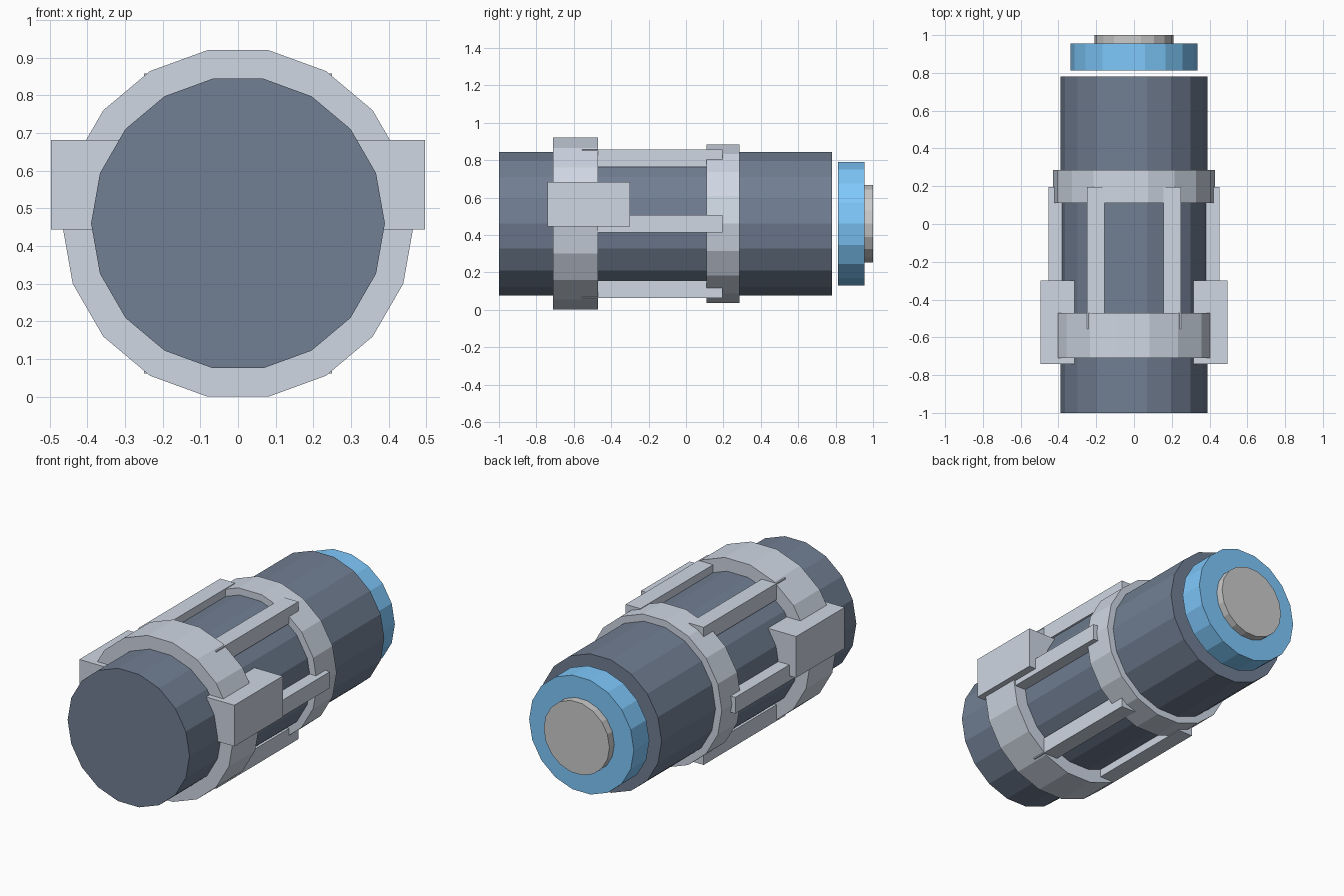
import bpy, bmesh
from math import cos, sin, radians, tau

if "Cube" in bpy.data.objects:
    bpy.data.objects.remove(bpy.data.objects["Cube"])

AXIS_Z = 0.46
SIDES = 18


def material(name, rgb):
    m = bpy.data.materials.new(name)
    m.diffuse_color = (*rgb, 1)
    m.use_nodes = True
    m.node_tree.nodes["Principled BSDF"].inputs["Base Color"].default_value = m.diffuse_color
    return m


SLATE = material("slate", (0.165, 0.21, 0.29))
STEEL = material("steel", (0.62, 0.68, 0.77))
BLUE = material("blue", (0.21, 0.58, 0.97))


def finish(name, bm, mat):
    bmesh.ops.recalc_face_normals(bm, faces=bm.faces)
    mesh = bpy.data.meshes.new(name)
    bm.to_mesh(mesh)
    bm.free()
    if mat:
        mesh.materials.append(mat)
    ob = bpy.data.objects.new(name, mesh)
    bpy.context.collection.objects.link(ob)
    return ob


def drum(name, r, y0, y1, mat=None, inner=None):
    """18-sided drum along y; a tube when an inner radius is given."""
    bm = bmesh.new()

    def loop(rad, y):
        return [bm.verts.new((rad * cos(tau * i / SIDES), y,
                              AXIS_Z + rad * sin(tau * i / SIDES)))
                for i in range(SIDES)]

    loops = [loop(r, y0), loop(r, y1)]
    if inner:
        loops += [loop(inner, y1), loop(inner, y0)]
        pairs = list(zip(loops, loops[1:] + loops[:1]))
    else:
        pairs = [(loops[0], loops[1])]
        bm.faces.new(loops[0])
        bm.faces.new(loops[1])
    for a, b in pairs:
        for i in range(SIDES):
            j = (i + 1) % SIDES
            bm.faces.new((a[i], a[j], b[j], b[i]))
    return finish(name, bm, mat)


def box(name, center, size, mat=None):
    bm = bmesh.new()
    bmesh.ops.create_cube(bm, size=1)
    bmesh.ops.scale(bm, vec=size, verts=bm.verts)
    bmesh.ops.translate(bm, vec=center, verts=bm.verts)
    return finish(name, bm, mat)


# Main barrel, coloured disc and end cap
drum("barrel", 0.39, -1.0, 0.78, SLATE)
drum("blue_disc", 0.335, 0.813, 0.955, BLUE)
drum("end_cap", 0.21, 0.955, 1.0)

# Clamp rings around the barrel
drum("front_ring", 0.467, -0.71, -0.47, STEEL, inner=0.388)
drum("rear_ring", 0.43, 0.11, 0.287, STEEL, inner=0.388)

# Six upright-section rails spaced around the barrel
for k in range(6):
    a = radians(60 * k)
    box(f"rail_{k + 1}", (0.405 * cos(a), -0.18, AXIS_Z + 0.405 * sin(a)),
        (0.094, 0.75, 0.094), STEEL)

# Side blocks on the front ring
for side, s in (("left", -1), ("right", 1)):
    box(f"{side}_block", (s * 0.405, -0.52, 0.563), (0.182, 0.443, 0.238), STEEL)
